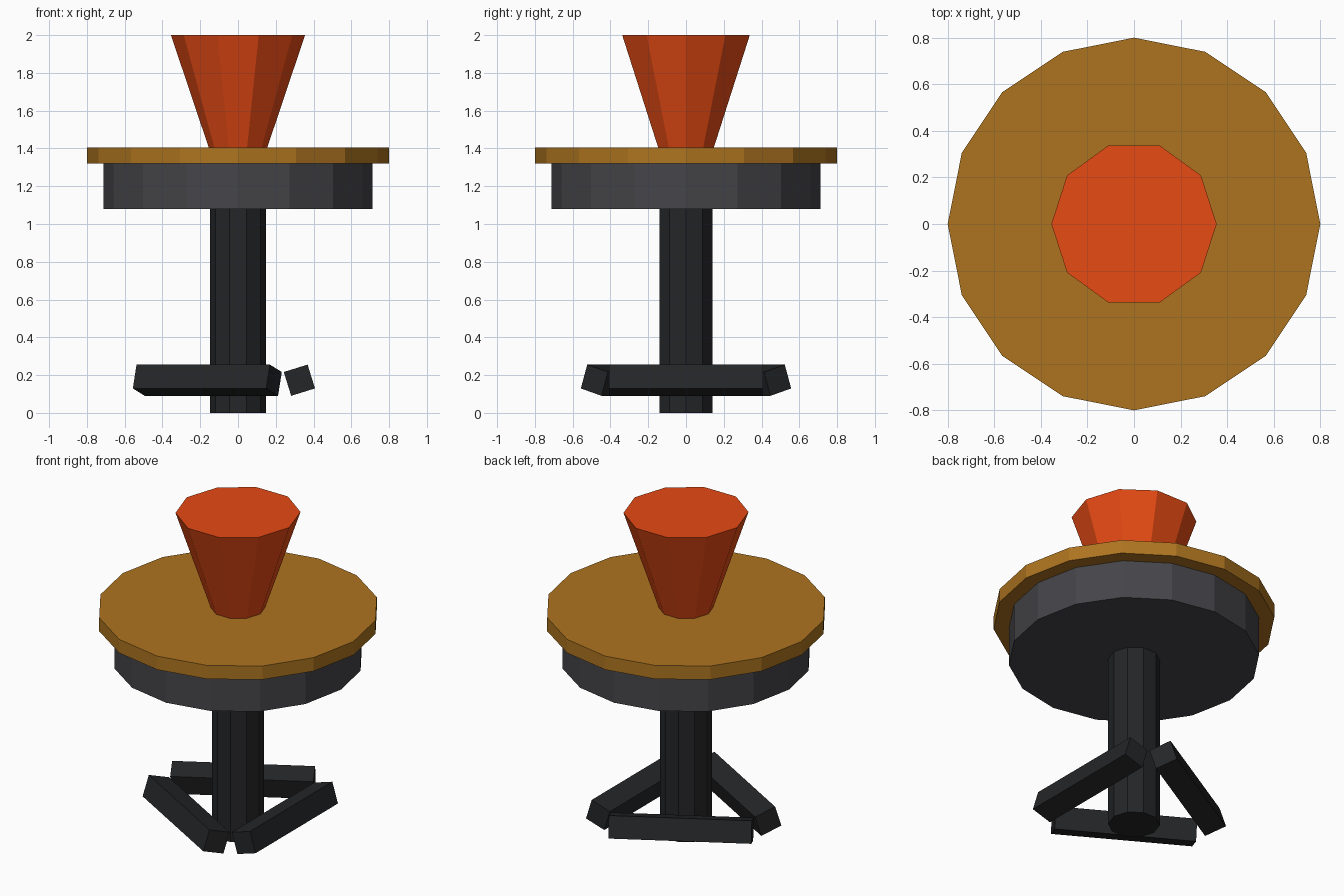
import bpy
import math

if "Cube" in bpy.data.objects:
    bpy.data.objects.remove(bpy.data.objects["Cube"])


def material(name, rgb):
    m = bpy.data.materials.new(name)
    m.diffuse_color = (*rgb, 1.0)
    m.use_nodes = True
    m.node_tree.nodes["Principled BSDF"].inputs["Base Color"].default_value = m.diffuse_color
    return m


black = material("black metal", (0.018, 0.019, 0.021))
grey = material("dark grey", (0.060, 0.060, 0.068))
gold = material("bronze", (0.420, 0.175, 0.014))
orange = material("orange", (0.800, 0.070, 0.007))


def frustum(name, sides, r_bottom, r_top, z0, z1, mat):
    """Flat-sided round part with a corner on the +x axis."""
    bpy.ops.mesh.primitive_cone_add(
        vertices=sides, radius1=r_bottom, radius2=r_top, depth=z1 - z0,
        location=(0, 0, (z0 + z1) / 2))
    ob = bpy.context.object
    ob.name = name
    # start the ring of corners on +x
    for v in ob.data.vertices:
        v.co.x, v.co.y = v.co.y, -v.co.x
    ob.data.materials.append(mat)
    return ob


# Central column, drum, rim plate and flared top
frustum("post", 10, 0.147, 0.147, 0.0, 1.08, black)
frustum("drum", 16, 0.713, 0.713, 1.08, 1.32, grey)
frustum("rim_plate", 16, 0.80, 0.80, 1.32, 1.405, gold)
frustum("flared_cone", 10, 0.155, 0.355, 1.405, 2.0, orange)

# Three tilted bars set in a triangle around the post
for i in range(3):
    a = i * math.tau / 3
    bpy.ops.mesh.primitive_cube_add(
        size=1, location=(0.325 * math.cos(a), 0.325 * math.sin(a), 0.173),
        rotation=(0, -0.3, a))
    bar = bpy.context.object
    bar.name = f"foot_bar_{i + 1}"
    bar.scale = (0.132, 0.815, 0.132)
    bar.data.materials.append(black)
